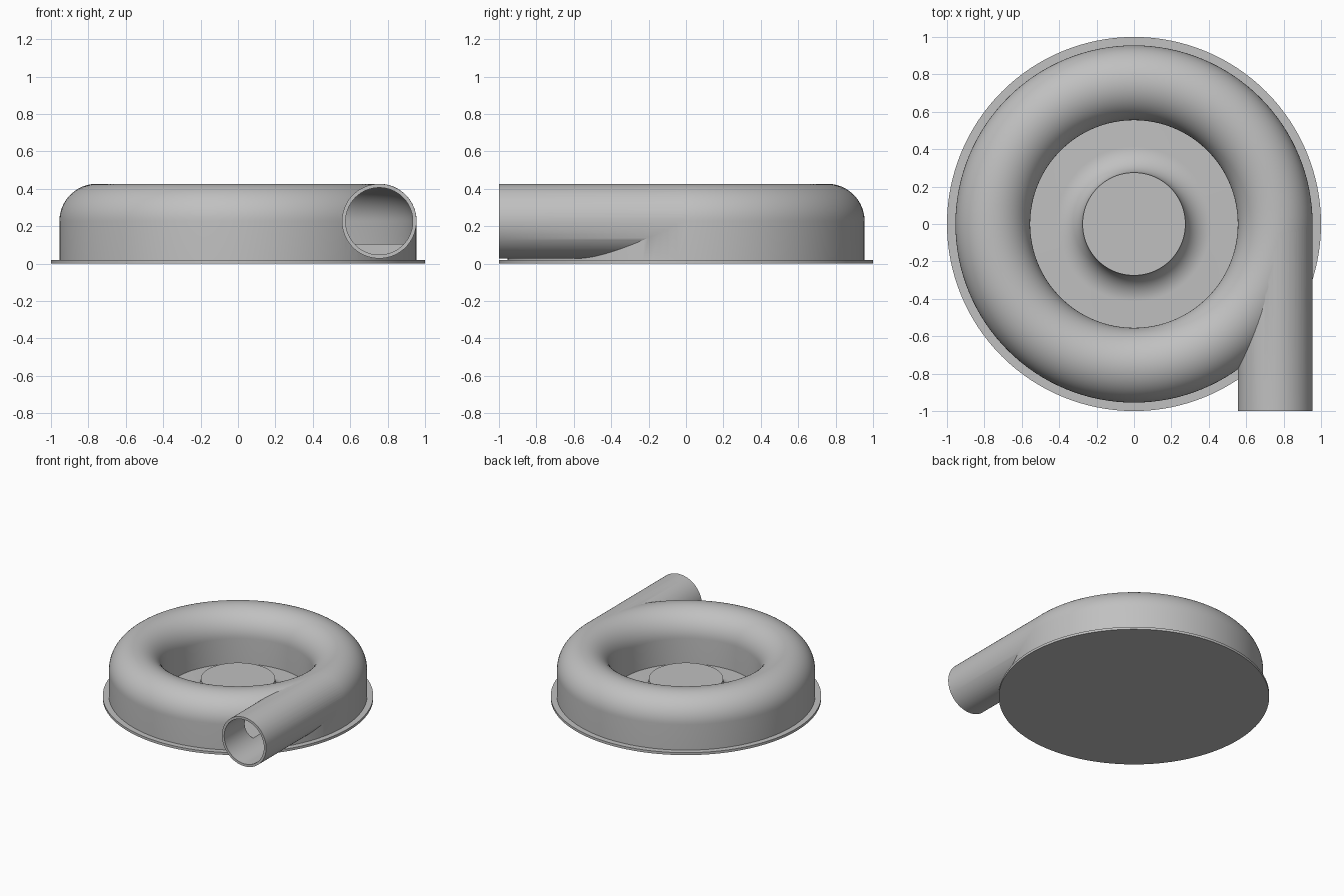
import bpy, bmesh, math
from mathutils import Vector

cube = bpy.data.objects.get("Cube")
if cube:
    bpy.data.objects.remove(cube, do_unlink=True)

grey = bpy.data.materials.new("light_grey")
grey.use_nodes = True
COLOUR = (0.53, 0.53, 0.53, 1)
grey.diffuse_color = COLOUR
grey.node_tree.nodes["Principled BSDF"].inputs["Base Color"].default_value = COLOUR

RING_R, RING_Z, TUBE_R, WALL = 0.755, 0.227, 0.2, 0.02


def arc(cx, cz, radius, start, end, steps):
    """Points (r, z) along a circular arc, angles in degrees."""
    angles = [math.radians(start + (end - start) * i / steps) for i in range(steps + 1)]
    return [(cx + radius * math.cos(a), cz + radius * math.sin(a)) for a in angles]


def revolve(name, profile, closed, steps=128):
    """Turn a profile of (r, z) points about the z axis."""
    bm = bmesh.new()
    verts = [bm.verts.new((r, 0, z)) for r, z in profile]
    edges = [bm.edges.new(pair) for pair in zip(verts, verts[1:])]
    if closed:
        edges.append(bm.edges.new((verts[-1], verts[0])))
    bmesh.ops.spin(bm, geom=verts + edges, cent=(0, 0, 0), axis=(0, 0, 1),
                   angle=math.tau, steps=steps, use_duplicate=False)
    bmesh.ops.remove_doubles(bm, verts=bm.verts, dist=1e-5)
    bmesh.ops.recalc_face_normals(bm, faces=bm.faces)
    mesh = bpy.data.meshes.new(name)
    bm.to_mesh(mesh)
    bm.free()
    obj = bpy.data.objects.new(name, mesh)
    bpy.context.collection.objects.link(obj)
    mesh.materials.append(grey)
    return obj


def straight_pipe(name, radius, y_start, y_end):
    """Solid cylinder along y, in line with the ring's cross-section."""
    bpy.ops.mesh.primitive_cylinder_add(
        vertices=96, radius=radius, depth=y_end - y_start,
        location=(RING_R, (y_start + y_end) / 2, RING_Z), rotation=(math.pi / 2, 0, 0))
    obj = bpy.context.object
    obj.name = name
    obj.data.materials.append(grey)
    return obj


def activate(obj):
    bpy.ops.object.select_all(action='DESELECT')
    obj.select_set(True)
    bpy.context.view_layer.objects.active = obj


def combine(target, tool, operation):
    """Apply an exact boolean and discard the tool."""
    tool.hide_render = True
    bpy.context.view_layer.update()
    mod = target.modifiers.new(operation.lower(), 'BOOLEAN')
    mod.operation = operation
    mod.solver = 'EXACT'
    mod.object = tool
    activate(target)
    bpy.ops.object.modifier_apply(modifier=mod.name)
    bpy.data.objects.remove(tool, do_unlink=True)


def arch(radius, floor):
    """Round-topped, straight-sided cross-section of the ring."""
    return ([(RING_R + radius, floor)] + arc(RING_R, RING_Z, radius, 0, 180, 32)
            + [(RING_R - radius, floor)])


# Base plate with the flared central hub
base = revolve("base_plate_and_hub",
               [(0, 0), (1, 0), (1, 0.02)] + arc(0.415, 0.16, 0.14, 270, 180, 16)
               + [(0, 0.16)], closed=False)

# Ring housing joined to the tangential outlet pipe
housing = revolve("scroll_housing", arch(TUBE_R, 0.01), closed=True)
combine(housing, straight_pipe("outlet_pipe", TUBE_R - 0.0007, -1.0, -0.01), 'UNION')

# Hollow chamber and pipe bore
combine(housing, revolve("chamber_cutter", arch(TUBE_R - WALL, 0.105), closed=True), 'DIFFERENCE')
combine(housing, straight_pipe("bore_cutter", TUBE_R - WALL - 0.0007, -1.1, 0.003), 'DIFFERENCE')

# Smooth curved faces, keep rims sharp
for obj in (base, housing):
    activate(obj)
    bpy.ops.object.shade_smooth_by_angle(angle=math.radians(30))
